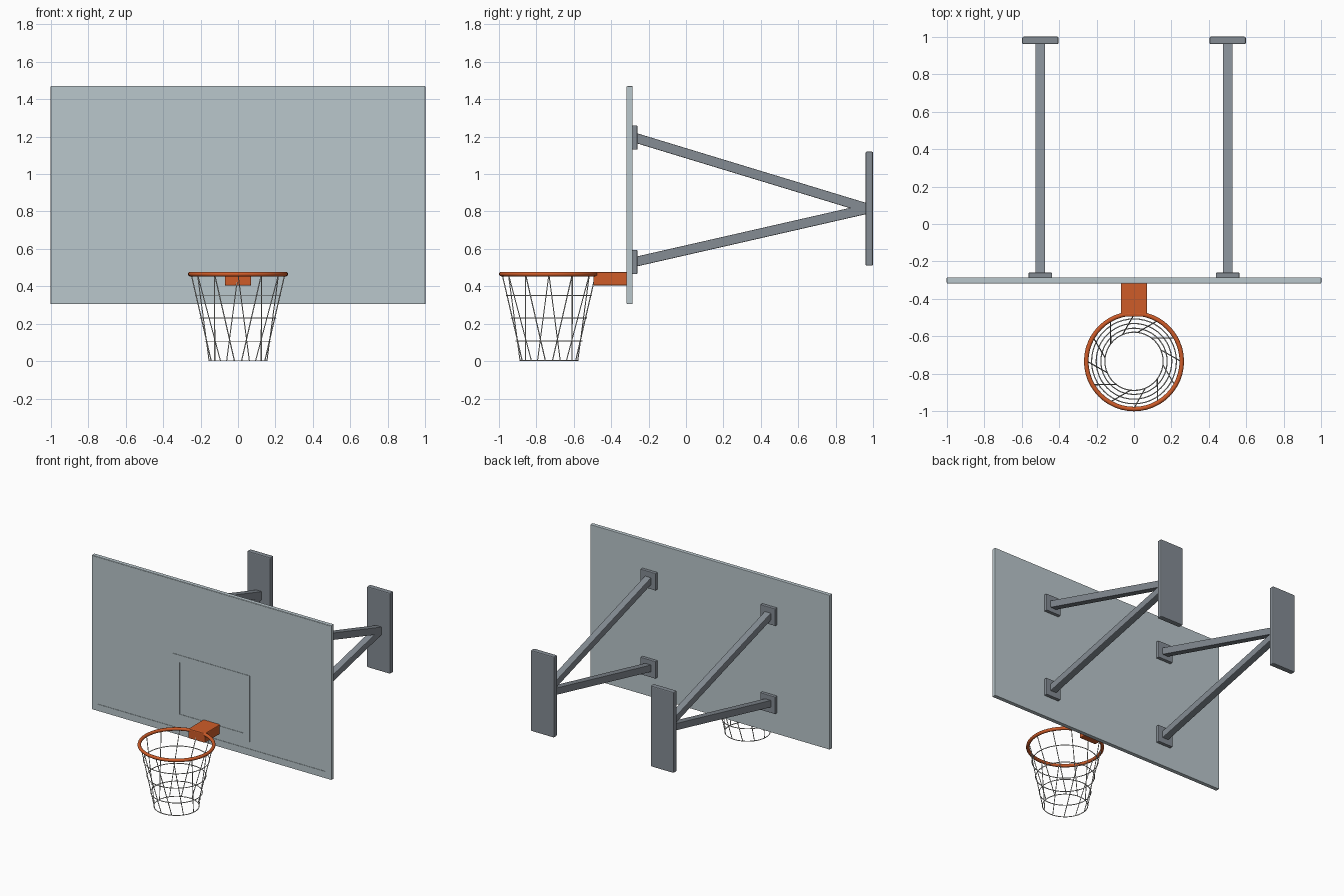
import bpy, math
from mathutils import Vector

if "Cube" in bpy.data.objects:
    bpy.data.objects.remove(bpy.data.objects["Cube"])


def material(name, r, g, b):
    m = bpy.data.materials.new(name)
    lin = [c / 12.92 if c <= 0.04045 else ((c + 0.055) / 1.055) ** 2.4 for c in (r, g, b)]
    m.diffuse_color = (*lin, 1)
    m.use_nodes = True
    m.node_tree.nodes["Principled BSDF"].inputs["Base Color"].default_value = m.diffuse_color
    return m


BOARD = material("pale board grey", 0.73, 0.78, 0.80)
STEEL = material("steel grey", 0.52, 0.55, 0.58)
ORANGE = material("rim orange", 0.81, 0.36, 0.16)
NET = material("net white", 0.86, 0.86, 0.84)


def finish(ob, name, mat, bevel=0.0):
    ob.name = name
    ob.data.materials.append(mat)
    if bevel:
        mod = ob.modifiers.new("bevel", 'BEVEL')
        mod.width = bevel
        mod.segments = 2
    return ob


def box(name, lo, hi, mat, bevel=0.0):
    """Axis-aligned box between two corners."""
    lo, hi = Vector(lo), Vector(hi)
    bpy.ops.mesh.primitive_cube_add(size=1, location=(lo + hi) / 2)
    ob = bpy.context.object
    ob.scale = hi - lo
    bpy.ops.object.transform_apply(location=False, rotation=False, scale=True)
    return finish(ob, name, mat, bevel)


def beam(name, a, b, width, mat):
    """Square bar between two points in a plane of constant x."""
    a, b = Vector(a), Vector(b)
    d = b - a
    bpy.ops.mesh.primitive_cube_add(size=1, location=(a + b) / 2)
    ob = bpy.context.object
    ob.scale = (width, d.length, width)
    bpy.ops.object.transform_apply(location=False, rotation=False, scale=True)
    ob.rotation_euler.x = math.atan2(d.z, d.y)
    return finish(ob, name, mat, 0.004)


def torus(name, z, major, minor, mat, sides):
    bpy.ops.mesh.primitive_torus_add(location=(0, RIM_Y, z), major_radius=major,
                                     minor_radius=minor, major_segments=48, minor_segments=sides)
    bpy.ops.object.shade_smooth()
    return finish(bpy.context.object, name, mat)


RIM_Y, RIM_Z = -0.733, 0.465
FRONT = -0.315

# Backboard
box("backboard", (-1, FRONT, 0.305), (1, -0.285, 1.47), BOARD, 0.003)


# Raised border and target rectangle on the front face
def frame(name, x, z0, z1, w):
    y0, y1 = FRONT - 0.003, FRONT + 0.002
    box(name + "_top", (-x, y0, z1 - w), (x, y1, z1), BOARD)
    box(name + "_bottom", (-x, y0, z0), (x, y1, z0 + w), BOARD)
    for s in (-1, 1):
        xs = sorted((s * x, s * (x - w)))
        box(name + "_side", (xs[0], y0, z0 + w), (xs[1], y1, z1 - w), BOARD)


frame("border", 0.997, 0.308, 1.467, 0.05)
frame("target", 0.32, 0.41, 0.91, 0.055)

# Wall plates, arms and board pads, both sides
for s in (-1, 1):
    x = s * 0.5
    box("wall_plate", (x - 0.097, 0.96, 0.51), (x + 0.097, 1.0, 1.12), STEEL, 0.007)
    for name, z in (("upper", 1.195), ("lower", 0.53)):
        box(name + "_pad", (x - 0.063, -0.286, z - 0.065), (x + 0.063, -0.26, z + 0.065), STEEL, 0.004)
        beam(name + "_arm", (x, -0.275, z), (x, 0.975, 0.815), 0.052, STEEL)

# Rim and its bracket
torus("rim", RIM_Z, 0.255, 0.012, ORANGE, 12)
box("rim_bracket", (-0.07, -0.495, 0.404), (0.07, -0.31, 0.476), ORANGE, 0.006)


# Net: hoops on a cone, and twelve twisted strands
def net_radius(z):
    return 0.155 + 0.095 * z / RIM_Z


for z in (0.003, 0.107, 0.23, 0.35):
    torus("net_hoop", z, net_radius(z), 0.003, NET, 6)

curve = bpy.data.curves.new("net_strands", 'CURVE')
curve.dimensions = '3D'
curve.bevel_depth = 0.003
curve.bevel_resolution = 1
curve.use_fill_caps = True
for i in range(12):
    a = math.radians(30 * i - 90)
    spline = curve.splines.new('POLY')
    spline.points.add(1)
    for p, z, t in zip(spline.points, (RIM_Z, 0.003), (0, 0.4)):
        r = net_radius(z)
        p.co = (r * math.cos(a + t), RIM_Y + r * math.sin(a + t), z, 1)
strands = bpy.data.objects.new("net_strands", curve)
bpy.context.collection.objects.link(strands)
finish(strands, "net_strands", NET)
